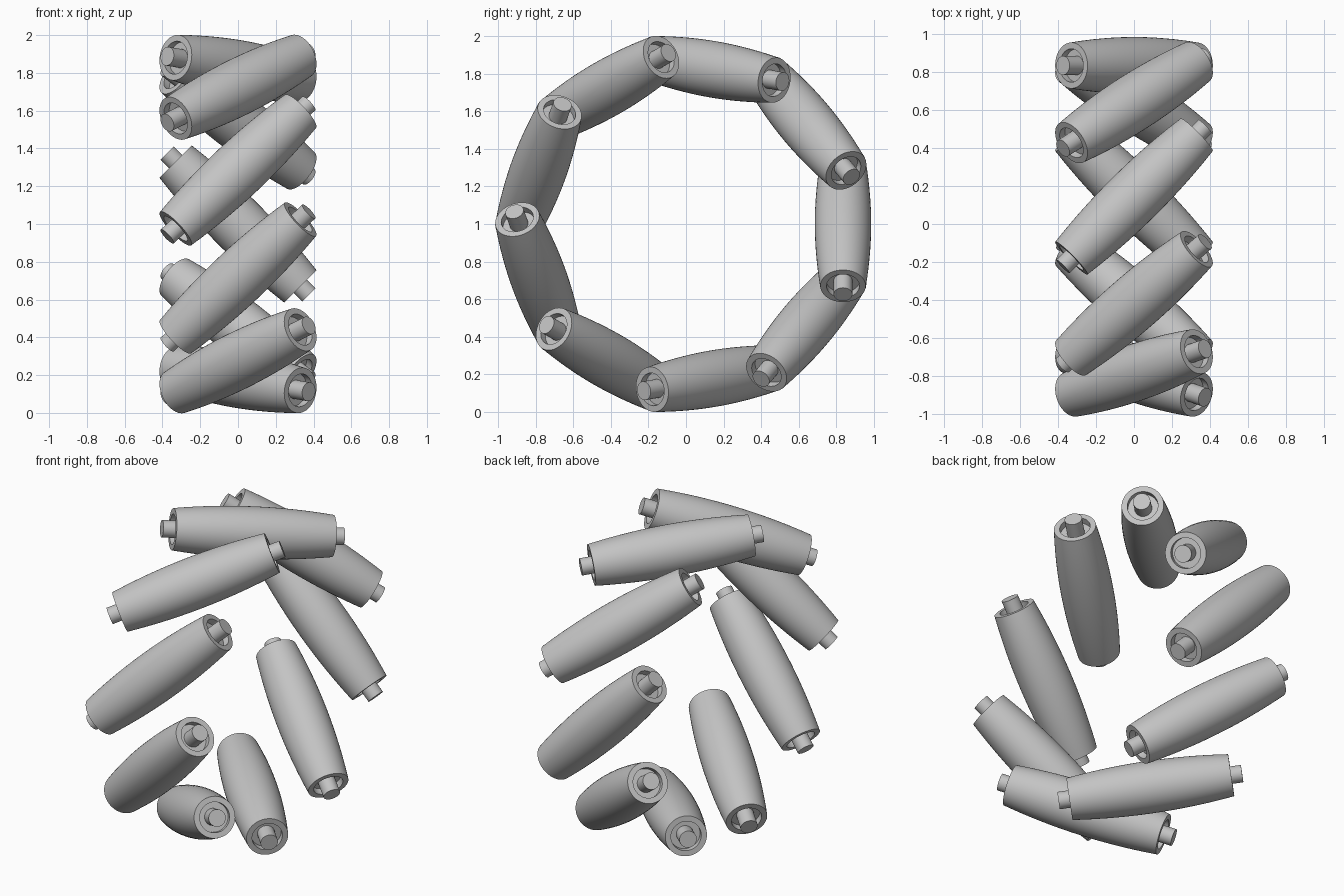
import bpy, bmesh, math
from mathutils import Matrix, Vector

cube = bpy.data.objects.get("Cube")
if cube:
    bpy.data.objects.remove(cube, do_unlink=True)

COUNT = 9             # rollers round the wheel
RING = 0.836          # distance of roller centres from the wheel axis
MID_R, END_R = 0.15, 0.121
HALF, PIN_HALF = 0.467, 0.53
BORE_R, PIN_R, RECESS = 0.088, 0.05, 0.04
SEGMENTS = 48

grey = bpy.data.materials.new("light_grey")
grey.use_nodes = True
colour = (0.55, 0.55, 0.55, 1)
grey.diffuse_color = colour
grey.node_tree.nodes["Principled BSDF"].inputs["Base Color"].default_value = colour


def lathe(name, profile):
    """Spin a (radius, height) profile round the local z axis."""
    bm = bmesh.new()
    verts = [bm.verts.new((r, 0, z)) for r, z in profile]
    edges = [bm.edges.new(pair) for pair in zip(verts, verts[1:])]
    bmesh.ops.spin(bm, geom=verts + edges, cent=(0, 0, 0), axis=(0, 0, 1),
                   angle=math.tau, steps=SEGMENTS, use_merge=True)
    bmesh.ops.remove_doubles(bm, verts=bm.verts, dist=1e-5)
    bmesh.ops.recalc_face_normals(bm, faces=bm.faces)
    mesh = bpy.data.meshes.new(name)
    bm.to_mesh(mesh)
    bm.free()
    mesh.materials.append(grey)
    return mesh


def place(name, mesh, matrix):
    obj = bpy.data.objects.new(name, mesh)
    bpy.context.collection.objects.link(obj)
    obj.matrix_world = matrix
    return obj


# Barrel with a recessed socket at each end
STEPS = 20
barrel = []
for i in range(STEPS + 1):
    t = 2 * i / STEPS - 1
    barrel.append((MID_R - (MID_R - END_R) * t * t, HALF * t))
socket = [(BORE_R, HALF), (BORE_R, HALF - RECESS), (0, HALF - RECESS)]
lower = [(r, -z) for r, z in reversed(socket)]
roller_mesh = lathe("roller", lower + barrel + socket)

# Axle pin running through the barrel
pin_mesh = lathe("axle_pin", [(0, -PIN_HALF), (PIN_R, -PIN_HALF),
                              (PIN_R, PIN_HALF), (0, PIN_HALF)])

# Rollers set at 45 degrees round the wheel
for i in range(COUNT):
    a = math.tau * i / COUNT
    radial = Vector((0, math.cos(a), math.sin(a)))
    tangent = Vector((0, math.sin(a), -math.cos(a)))
    axis = (Vector((1, 0, 0)) + tangent).normalized()
    turn = Matrix((radial, axis.cross(radial), axis)).transposed().to_4x4()
    matrix = Matrix.Translation(radial * RING + Vector((0, 0, 1))) @ turn
    parts = [place(f"roller_{i + 1}", roller_mesh, matrix),
             place(f"axle_pin_{i + 1}", pin_mesh, matrix)]

# Smooth the shared meshes, keeping rims sharp
bpy.ops.object.select_all(action='DESELECT')
for obj in parts:
    obj.select_set(True)
bpy.context.view_layer.objects.active = parts[0]
bpy.ops.object.shade_smooth_by_angle(angle=math.radians(35))
